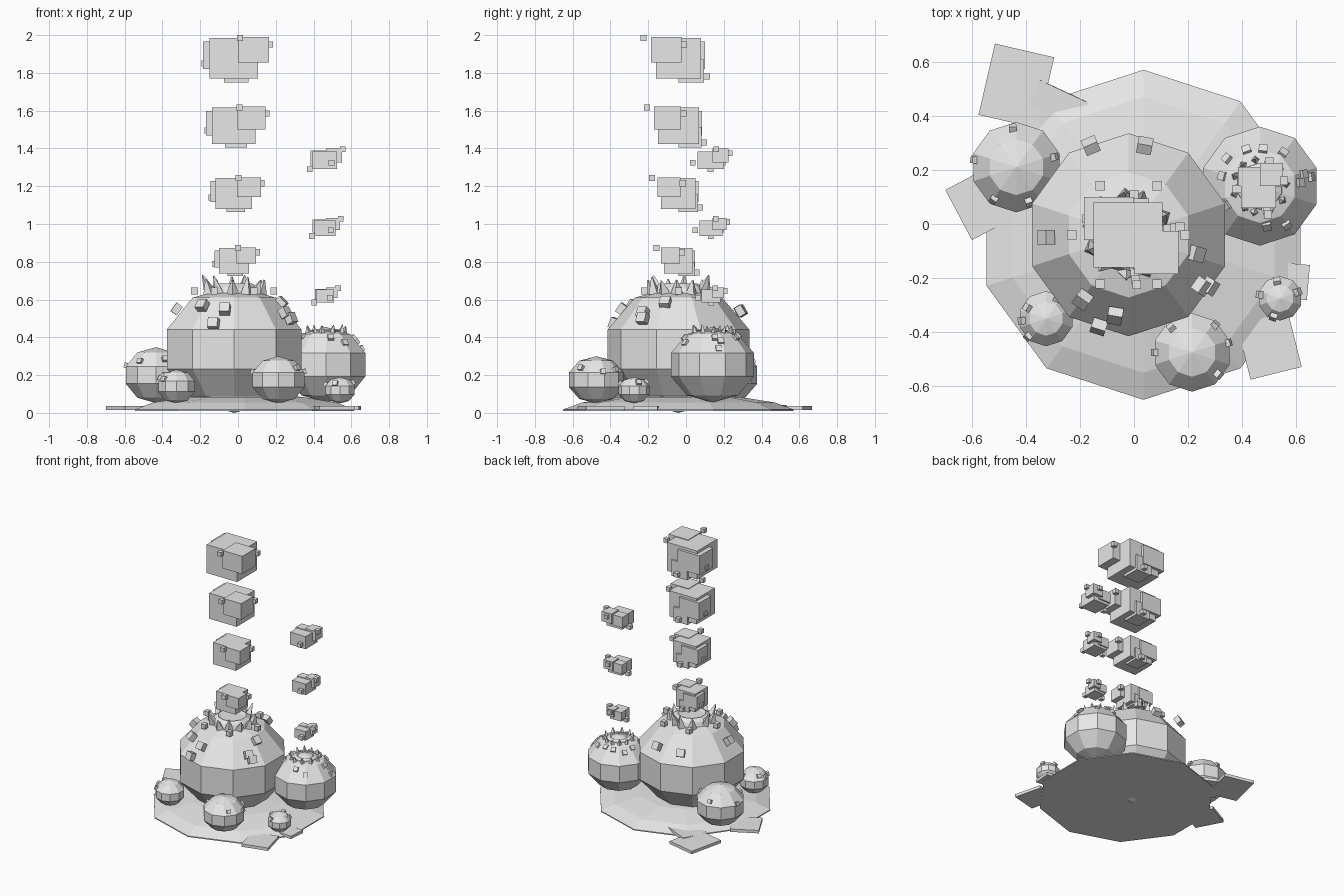
import bpy, bmesh, math, random
from mathutils import Matrix, Vector

if "Cube" in bpy.data.objects:
    bpy.data.objects.remove(bpy.data.objects["Cube"])

random.seed(4)
grey = bpy.data.materials.new("light_grey")
grey.diffuse_color = (0.8, 0.8, 0.8, 1)
grey.use_nodes = True
grey.node_tree.nodes["Principled BSDF"].inputs["Base Color"].default_value = grey.diffuse_color


def finish(name, bm):
    bmesh.ops.recalc_face_normals(bm, faces=bm.faces)
    mesh = bpy.data.meshes.new(name)
    bm.to_mesh(mesh)
    bm.free()
    mesh.materials.append(grey)
    obj = bpy.data.objects.new(name, mesh)
    bpy.context.collection.objects.link(obj)
    return obj


def add_box(bm, centre, size, rot=Matrix.Identity(4)):
    m = Matrix.Translation(centre) @ rot @ Matrix.Diagonal((*size, 1))
    bmesh.ops.create_cube(bm, size=1, matrix=m)


def lathe(name, x, y, profile, sides=10):
    """Stack of polygon rings; a zero radius makes a pole."""
    bm = bmesh.new()
    rings = []
    for r, z in profile:
        if r == 0:
            rings.append([bm.verts.new((x, y, z))] * sides)
            continue
        angles = [math.pi / 2 + math.tau * i / sides for i in range(sides)]
        rings.append([bm.verts.new((x + r * math.cos(a), y + r * math.sin(a), z)) for a in angles])
    for lo, hi in zip(rings, rings[1:]):
        for i in range(sides):
            j = (i + 1) % sides
            bm.faces.new(list(dict.fromkeys((lo[i], lo[j], hi[j], hi[i]))))
    for ring in (rings[0], rings[-1]):
        if ring[0] != ring[1]:
            bm.faces.new(ring)
    return finish(name, bm)


def dome(name, x, y, z, r, rz):
    """Ten sided ball with five bands; r is the radius of the upright band."""
    s18, s54 = math.sin(math.radians(18)), math.sin(math.radians(54))
    lathe(name, x, y, [(0, z - rz), (r * 0.618, z - rz * s54), (r, z - rz * s18),
                       (r, z + rz * s18), (r * 0.618, z + rz * s54), (0, z + rz)])


def studs(name, centre, points, size):
    """Small blocks sitting on a ball, turned to face away from its middle."""
    bm = bmesh.new()
    for p in points:
        n = (Vector(p) - Vector(centre)).normalized()
        add_box(bm, p, size, n.to_track_quat('Z', 'Y').to_matrix().to_4x4())
    finish(name, bm)


def around(centre, r, rz, spots):
    """Points on a ball from (angle, elevation) pairs in degrees."""
    out = []
    for a, e in spots:
        a, e = math.radians(a), math.radians(e)
        out.append((centre[0] + r * math.cos(a) * math.cos(e),
                    centre[1] + r * math.sin(a) * math.cos(e), centre[2] + rz * math.sin(e)))
    return out


def spikes(name, x, y, z, ring, height, width, count):
    """Crown of four sided spikes leaning outward."""
    bm = bmesh.new()
    for i in range(count):
        a = math.tau * (i + random.uniform(-0.2, 0.2)) / count
        h = height * random.uniform(0.65, 1)
        lean = Matrix.Rotation(a, 4, 'Z') @ Matrix.Rotation(random.uniform(0.1, 0.5), 4, 'Y')
        m = Matrix.Translation((x + ring * math.cos(a), y + ring * math.sin(a), z + h / 2)) @ lean
        bmesh.ops.create_cone(bm, cap_ends=True, segments=4, radius1=width, radius2=width * 0.12,
                              depth=h, matrix=m)
    finish(name, bm)


def smoke(name, centre, scale, boxes, cube_points, cube):
    """Puff of overlapping boxes (lower and upper corners) with small cubes."""
    bm = bmesh.new()
    c = Vector(centre)
    for lo, hi in boxes:
        lo, hi = Vector(lo), Vector(hi)
        add_box(bm, c + (lo + hi) / 2 * scale, (hi - lo) * scale)
    for p in cube_points:
        add_box(bm, c + Vector(p) * scale, [cube] * 3)
    finish(name, bm)


# Low mound and flat slabs at its edge
lathe("ground_mound", 0.035, -0.04,
      [(0.61, 0.01), (0.61, 0.018), (0.51, 0.055), (0.32, 0.085), (0, 0.095)])
for i, (x, y, sx, sy, turn, tilt) in enumerate([
        (-0.435, 0.51, 0.225, 0.27, -13, 0), (-0.3, 0.4, 0.2, 0.2, -25, 3),
        (-0.56, 0.08, 0.2, 0.21, 28, 0), (0.5, -0.45, 0.195, 0.21, 14, 0),
        (0.57, -0.21, 0.15, 0.13, -5, 0)]):
    bm = bmesh.new()
    rot = Matrix.Rotation(math.radians(turn), 4, 'Z') @ Matrix.Rotation(math.radians(tilt), 4, 'X')
    add_box(bm, (x, y, 0.025), (sx, sy, 0.022), rot)
    finish(f"slab_{i}", bm)

# Main dome with crater, crown and blocks
MAIN = (-0.02, -0.04, 0.337)
dome("main_dome", *MAIN, 0.375, 0.337)
lathe("main_crater", -0.02, -0.04, [(0.15, 0.62), (0.13, 0.665), (0.1, 0.685), (0.08, 0.675)])
spikes("main_spikes", -0.02, -0.04, 0.63, 0.15, 0.11, 0.034, 11)
studs("main_blocks", MAIN, [
    (-0.325, -0.05, 0.55), (-0.19, -0.28, 0.57), (-0.07, -0.34, 0.55), (-0.13, -0.38, 0.475),
    (0.23, -0.11, 0.585), (0.25, -0.23, 0.53), (0.28, -0.23, 0.5), (-0.16, 0.29, 0.54),
    (0.04, 0.29, 0.54)], (0.055, 0.055, 0.04))
bm = bmesh.new()
for k in range(6):
    a = math.radians(60 * k)
    add_box(bm, (-0.02 + 0.21 * math.cos(a), -0.04 + 0.21 * math.sin(a), 0.645), [0.035] * 3)
finish("main_rim_cubes", bm)

# Side dome with crater, crown and blocks
SIDE = (0.465, 0.14, 0.255)
dome("side_dome", *SIDE, 0.22, 0.2)
lathe("side_crater", 0.465, 0.14, [(0.095, 0.4), (0.085, 0.435), (0.06, 0.445), (0.05, 0.438)])
spikes("side_spikes", 0.465, 0.14, 0.415, 0.1, 0.055, 0.02, 11)
studs("side_blocks", SIDE, around(SIDE, 0.21, 0.2, [
    (15, 38), (5, 45), (55, 45), (85, 50), (110, 48), (140, 42), (165, 48), (-55, 35),
    (-80, 45), (-150, 48), (10, 25)]), (0.032, 0.032, 0.025))

# Four small domes
for name, x, y, z, r, rz, spots in [
        ("left_back_dome", -0.435, 0.21, 0.2, 0.167, 0.148,
         [(170, 20), (235, 30), (290, 35), (15, 30), (95, 30)]),
        ("front_dome", 0.215, -0.475, 0.175, 0.145, 0.125,
         [(15, 20), (50, 25), (130, 35), (180, 20), (320, 30)]),
        ("left_front_dome", -0.325, -0.35, 0.14, 0.102, 0.09,
         [(150, 40), (185, 30), (225, 25), (60, 35)]),
        ("right_small_dome", 0.54, -0.275, 0.12, 0.082, 0.07,
         [(250, 30), (20, 35), (100, 40), (170, 25)])]:
    dome(name, x, y, z, r, rz)
    studs(name + "_blocks", (x, y, z), around((x, y, z), r, rz, spots), (0.027, 0.027, 0.024))

# Tall column of smoke puffs
BIG = [((-0.13, -0.12, -0.1), (0.125, 0.12, 0.115)), ((0.02, -0.145, -0.015), (0.185, 0.015, 0.12)),
       ((-0.165, -0.02, -0.05), (0.02, 0.14, 0.095)), ((-0.055, 0.0, -0.12), (0.075, 0.135, 0))]
BIG_CUBES = [(0.03, -0.185, 0.115), (0.19, 0.03, 0.08), (-0.157, 0.06, -0.02), (0.02, 0.15, -0.09)]
for i, (z, s) in enumerate([(0.8, 0.63), (1.155, 0.76), (1.513, 0.9), (1.87, 1)]):
    smoke(f"main_smoke_{i}", (-0.02, -0.04, z), s, BIG, BIG_CUBES, 0.032)

# Short column of smoke puffs
SMALL = [((-0.07, -0.08, -0.05), (0.06, 0.06, 0.045)), ((0, 0, -0.015), (0.085, 0.085, 0.06)),
         ((-0.08, 0.0, -0.03), (0.02, 0.07, 0.05))]
SMALL_CUBES = [(0.09, 0.02, 0.055), (0.03, -0.105, -0.015), (-0.085, -0.01, -0.05),
               (0.035, 0.09, 0.035)]
for i, (z, s) in enumerate([(0.62, 0.72), (0.98, 0.87), (1.34, 1)]):
    smoke(f"side_smoke_{i}", (0.465, 0.14, z), s, SMALL, SMALL_CUBES, 0.03)
